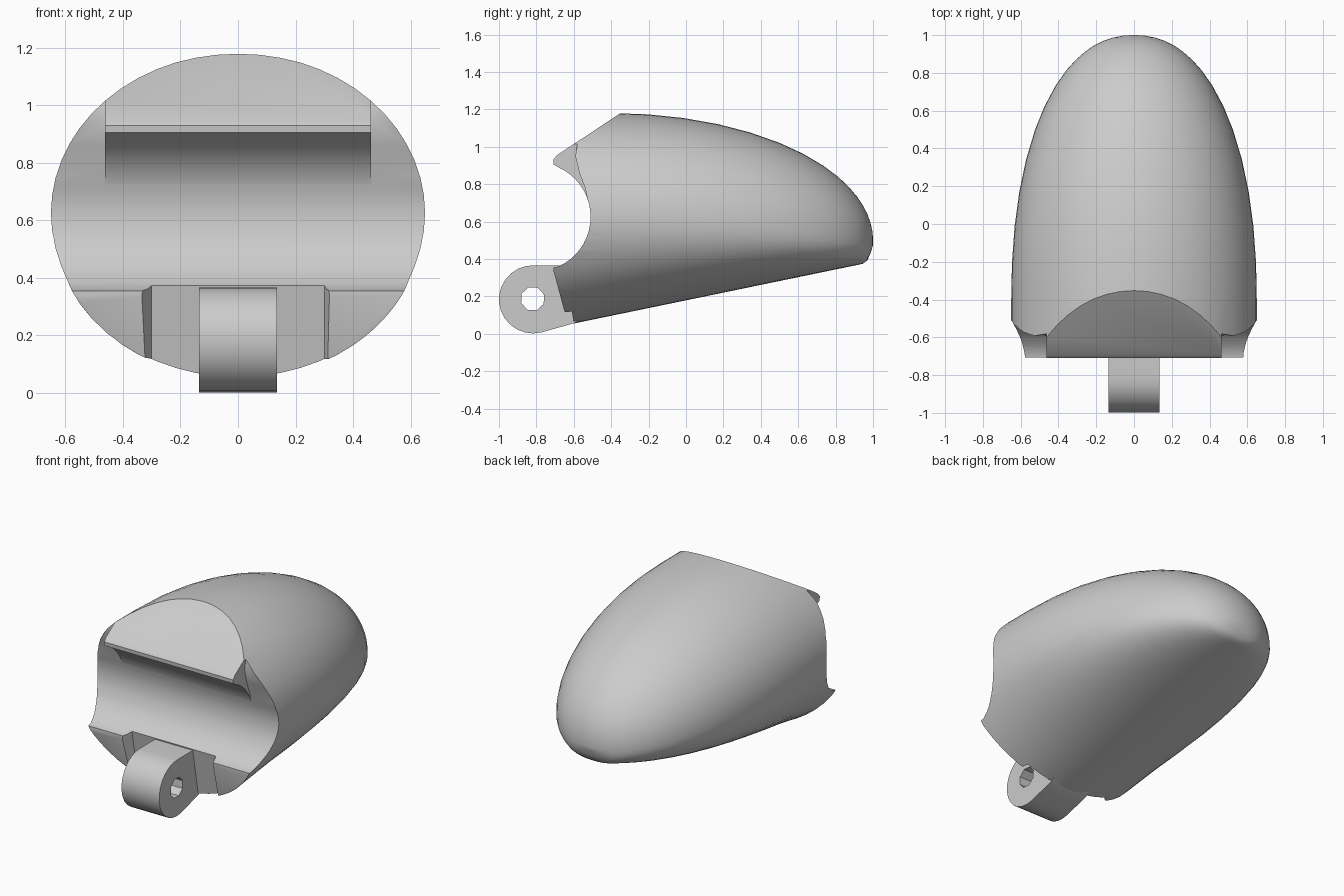
import bpy, bmesh
from math import sin, cos, pi, radians, sqrt

if "Cube" in bpy.data.objects:
    bpy.data.objects.remove(bpy.data.objects["Cube"])


def loft(name, rings):
    """Closed skin over a list of equally sized point rings."""
    bm = bmesh.new()
    vs = [[bm.verts.new(p) for p in r] for r in rings]
    n = len(rings[0])
    for a, b in zip(vs, vs[1:]):
        for i in range(n):
            j = (i + 1) % n
            bm.faces.new((a[i], a[j], b[j], b[i]))
    bm.faces.new(vs[0])
    bm.faces.new(vs[-1])
    bmesh.ops.recalc_face_normals(bm, faces=bm.faces)
    me = bpy.data.meshes.new(name)
    bm.to_mesh(me)
    bm.free()
    ob = bpy.data.objects.new(name, me)
    bpy.context.collection.objects.link(ob)
    return ob


def side_prism(name, pts, x0, x1):
    """Extrude a (y, z) profile across x."""
    return loft(name, [[(x, y, z) for y, z in pts] for x in (x0, x1)])


def carve(ob, cutter):
    cutter.hide_render = True
    m = ob.modifiers.new("cut", 'BOOLEAN')
    m.operation = 'DIFFERENCE'
    m.solver = 'EXACT'
    m.object = cutter
    bpy.context.view_layer.objects.active = ob
    bpy.ops.object.modifier_apply(modifier=m.name)
    bpy.data.objects.remove(cutter)


def arc(cy, cz, r, a0, a1, n):
    return [(cy + r * cos(radians(a0 + (a1 - a0) * i / n)),
             cz + r * sin(radians(a0 + (a1 - a0) * i / n))) for i in range(n + 1)]


def smooth(ob, angle):
    bpy.ops.object.select_all(action='DESELECT')
    ob.select_set(True)
    bpy.context.view_layer.objects.active = ob
    bpy.ops.object.shade_smooth_by_angle(angle=radians(angle))


# Body: elliptical dome above, fuller rounded underside sloping up to the back
def body_ring(y, n=56):
    t = max(0, (y + 0.4) / 1.4)
    w = 0.65 * (1 - t ** 2.2) ** (1 / 2.2)
    top = 0.5 + 0.68 * sqrt(1 - t * t)
    low = 0.055 + 0.2065 * (y + 0.6) + 0.09 * (max(0, y - 0.95) / 0.05) ** 2
    mid = 0.625 - 0.135 * t ** 1.5
    p = 2 + 0.4 * t
    ring = []
    for i in range(n):
        a = 2 * pi * i / n
        c, s = cos(a), sin(a)
        if s >= 0:
            ring.append((w * c, y, mid + (top - mid) * s))
        else:
            x = abs(c) ** (2 / p) * (1 if c > 0 else -1)
            ring.append((w * x, y, mid - (mid - low) * abs(s) ** (2 / p)))
    return ring


stations = [-0.85, -0.6] + [-0.4 + 1.4 * sin(radians(a)) for a in
                            (0, 8, 16, 24, 32, 40, 47, 54, 60, 65, 70, 74, 78, 82, 86, 89)]
body = loft("body", [body_ring(y) for y in stations])

# Front profile: sloped brow, lip, round channel, lower face
front = ([(-1.2, 1.41), (0.0, 1.41), (-0.35, 1.18), (-0.69, 0.955), (-0.71, 0.93), (-0.708, 0.905)]
         + arc(-0.80, 0.625, 0.29, 66, -66, 18)
         + [(-0.708, 0.355), (-0.708, 0.335), (-0.65, 0.12), (-0.605, 0.09), (-0.6, -0.2), (-1.2, -0.2)])
carve(body, side_prism("front_cutter", front, -1, 1))

# Steps at both ends of the upper lip, running down into the channel
step = [(-1, 0.7), (-0.522, 0.7), (-0.54, 0.78), (-0.57, 0.86), (-0.592, 0.95), (-0.58, 1.02),
        (-0.58, 1.3), (-1, 1.3)]
for s in (-1, 1):
    carve(body, side_prism("step_cutter", step, s * 0.462, s * 1.0))

# Flared recess around the hinge
carve(body, loft("recess_cutter", [
    [(-0.37, -0.8, z), (0.37, -0.8, z), (0.30, yb, z), (-0.30, yb, z)]
    for z, yb in ((-0.1, -0.57), (0.5, -0.68))]))
smooth(body, 28)

# Hinge knuckle with pin hole
tab = arc(-0.818, 0.184, 0.182, 88, 284, 14) + [
    (-0.60, 0.056), (-0.54, 0.09), (-0.54, 0.28), (-0.655, 0.366)]
hinge = side_prism("hinge_knuckle", tab, -0.135, 0.135)
carve(hinge, side_prism("pin_cutter", arc(-0.82, 0.187, 0.065, 20, 335, 7), -0.3, 0.3))
smooth(hinge, 30)
